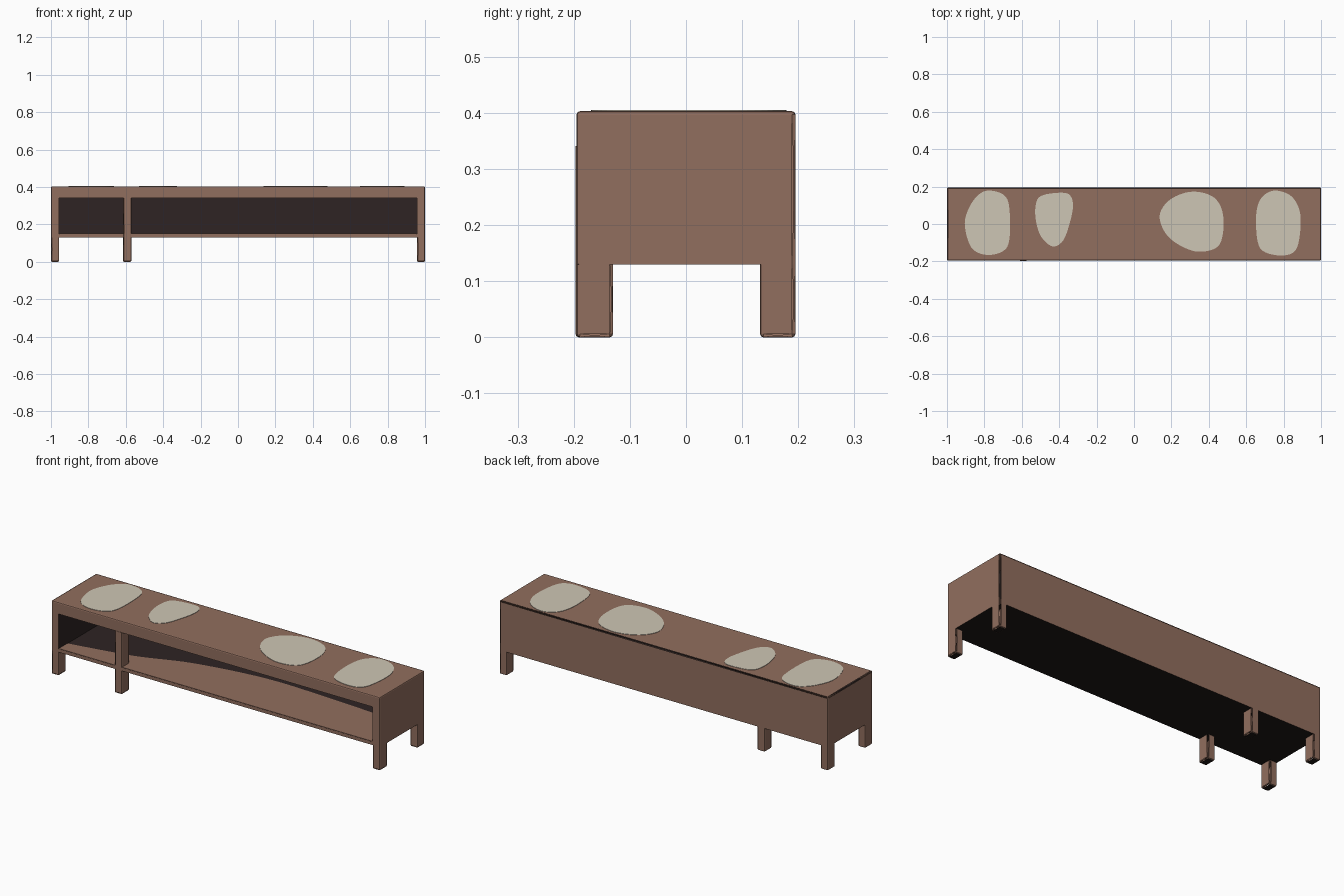
import bpy, bmesh, math
from mathutils import Vector

if "Cube" in bpy.data.objects:
    bpy.data.objects.remove(bpy.data.objects["Cube"])

def srgb(r, g, b):
    f = lambda c: (c / 255 / 12.92) if c < 10 else ((c / 255 + 0.055) / 1.055) ** 2.4
    return (f(r), f(g), f(b), 1)

def material(name, rgb):
    m = bpy.data.materials.new(name)
    m.diffuse_color = srgb(*rgb)
    m.use_nodes = True
    m.node_tree.nodes["Principled BSDF"].inputs["Base Color"].default_value = m.diffuse_color
    return m

BROWN = material("warm brown", (145, 110, 94))
CREAM = material("cream", (206, 198, 181))
DARK = material("dark interior", (46, 36, 35))
BLACK = material("black underside", (30, 24, 22))

def finish(bm, name, mats):
    bmesh.ops.recalc_face_normals(bm, faces=bm.faces)
    me = bpy.data.meshes.new(name)
    bm.to_mesh(me)
    bm.free()
    for m in mats:
        me.materials.append(m)
    ob = bpy.data.objects.new(name, me)
    bpy.context.collection.objects.link(ob)
    return ob

def corners(bm, x0, x1, y0, y1, z0, z1):
    return {(i, j, k): bm.verts.new(((x0, x1)[i], (y0, y1)[j], (z0, z1)[k]))
            for i in (0, 1) for j in (0, 1) for k in (0, 1)}

# vertex rings of the box sides, by name
SIDES = {
    "left": [(0, 0, 0), (0, 1, 0), (0, 1, 1), (0, 0, 1)],
    "right": [(1, 0, 0), (1, 1, 0), (1, 1, 1), (1, 0, 1)],
    "back": [(0, 1, 0), (1, 1, 0), (1, 1, 1), (0, 1, 1)],
    "front": [(0, 0, 0), (1, 0, 0), (1, 0, 1), (0, 0, 1)],
    "bottom": [(0, 0, 0), (1, 0, 0), (1, 1, 0), (0, 1, 0)],
    "top": [(0, 0, 1), (1, 0, 1), (1, 1, 1), (0, 1, 1)],
}
Y, H, LEG = 0.195, 0.403, 0.13

# hollow body: outer shell, open front, dark cavity
bm = bmesh.new()
outer = corners(bm, -1, 1, -Y, Y, LEG, H)
inner = corners(bm, -0.956, 0.956, -Y, 0.178, 0.148, 0.34)
for side, ring in SIDES.items():
    if side == "front":
        for a, b in zip(ring, ring[1:] + ring[:1]):
            bm.faces.new([outer[a], outer[b], inner[b], inner[a]])
    else:
        f = bm.faces.new([outer[k] for k in ring])
        f.material_index = 2 if side == "bottom" else 0
        bm.faces.new([inner[k] for k in ring]).material_index = 1
outer_set = set(outer.values())
edges = [e for e in bm.edges if set(e.verts) <= outer_set
         and max(v.co.z for v in e.verts) > 0.3]
bmesh.ops.bevel(bm, geom=edges, offset=0.006, segments=2, profile=0.5, affect='EDGES')
finish(bm, "bench_body", [BROWN, DARK, BLACK])

# legs, with softened lower edges and dark soles
def leg(name, x0, x1, y0, y1, top):
    bm = bmesh.new()
    c = corners(bm, x0, x1, y0, y1, 0, top)
    for side, ring in SIDES.items():
        bm.faces.new([c[k] for k in ring]).material_index = int(side == "bottom")
    edges = [e for e in bm.edges if min(v.co.z for v in e.verts) < 0.01]
    bmesh.ops.bevel(bm, geom=edges, offset=0.006, segments=2, profile=0.5, affect='EDGES')
    finish(bm, name, [BROWN, BLACK])

for tag, x0, x1 in (("left", -1, -0.956), ("middle", -0.615, -0.57), ("right", 0.956, 1)):
    mid = tag == "middle"
    if mid:
        leg("middle_front_post", x0, x1, -Y - 0.002, -0.13, 0.341)
    else:
        leg(tag + "_front_leg", x0, x1, -Y, -0.13, LEG)
    leg(tag + "_back_leg", x0, x1, 0.132, Y, LEG)

# thin flat plates from an outline
def plate(name, pts, z, mat, thick=0.002):
    bm = bmesh.new()
    f = bm.faces.new([bm.verts.new((x, y, z)) for x, y in pts])
    ext = bmesh.ops.extrude_face_region(bm, geom=[f])
    bmesh.ops.translate(bm, vec=(0, 0, thick),
                        verts=[v for v in ext["geom"] if isinstance(v, bmesh.types.BMVert)])
    finish(bm, name, [mat])

def spline(pts, closed=True, n=6):
    pts = [Vector(p) for p in pts]
    m, out = len(pts), []
    for i in range(m if closed else m - 1):
        g = lambda k: pts[k % m] if closed else pts[min(max(k, 0), m - 1)]
        a, b, c, d = g(i - 1), g(i), g(i + 1), g(i + 2)
        for s in range(n):
            t = s / n
            out.append(0.5 * (2 * b + (c - a) * t + (2 * a - 5 * b + 4 * c - d) * t * t
                              + (3 * b - a - 3 * c + d) * t ** 3))
    if not closed:
        out.append(pts[-1])
    return [(p.x, p.y) for p in out]

# cream seat patches on the top
PATCHES = [
    [(-0.905, 0.0), (-0.875, 0.10), (-0.82, 0.165), (-0.76, 0.178), (-0.69, 0.15),
     (-0.666, 0.08), (-0.666, -0.08), (-0.70, -0.145), (-0.79, -0.165), (-0.87, -0.125)],
    [(-0.527, 0.09), (-0.505, 0.145), (-0.43, 0.165), (-0.35, 0.16), (-0.326, 0.10),
     (-0.345, 0.0), (-0.38, -0.09), (-0.435, -0.12), (-0.495, -0.07), (-0.523, 0.01)],
    [(0.137, 0.03), (0.17, 0.11), (0.25, 0.16), (0.34, 0.172), (0.43, 0.14),
     (0.474, 0.06), (0.474, -0.06), (0.435, -0.13), (0.32, -0.145), (0.19, -0.075)],
    [(0.652, 0.0), (0.665, 0.11), (0.71, 0.165), (0.77, 0.178), (0.845, 0.145),
     (0.888, 0.06), (0.885, -0.07), (0.855, -0.15), (0.77, -0.168), (0.675, -0.13)],
]
for i, p in enumerate(PATCHES):
    plate("seat_patch_%d" % (i + 1), spline(p), H, CREAM)

# brown front area of the shelf floor with a wavy rear edge
wave = spline([(-0.955, -0.12), (-0.6, -0.05), (-0.3, 0.05), (0.1, 0.11),
               (0.5, 0.10), (0.955, 0.07)], closed=False)
plate("shelf_front", [(0.955, -Y + 0.001), (-0.955, -Y + 0.001)] + wave, 0.148, BROWN)
